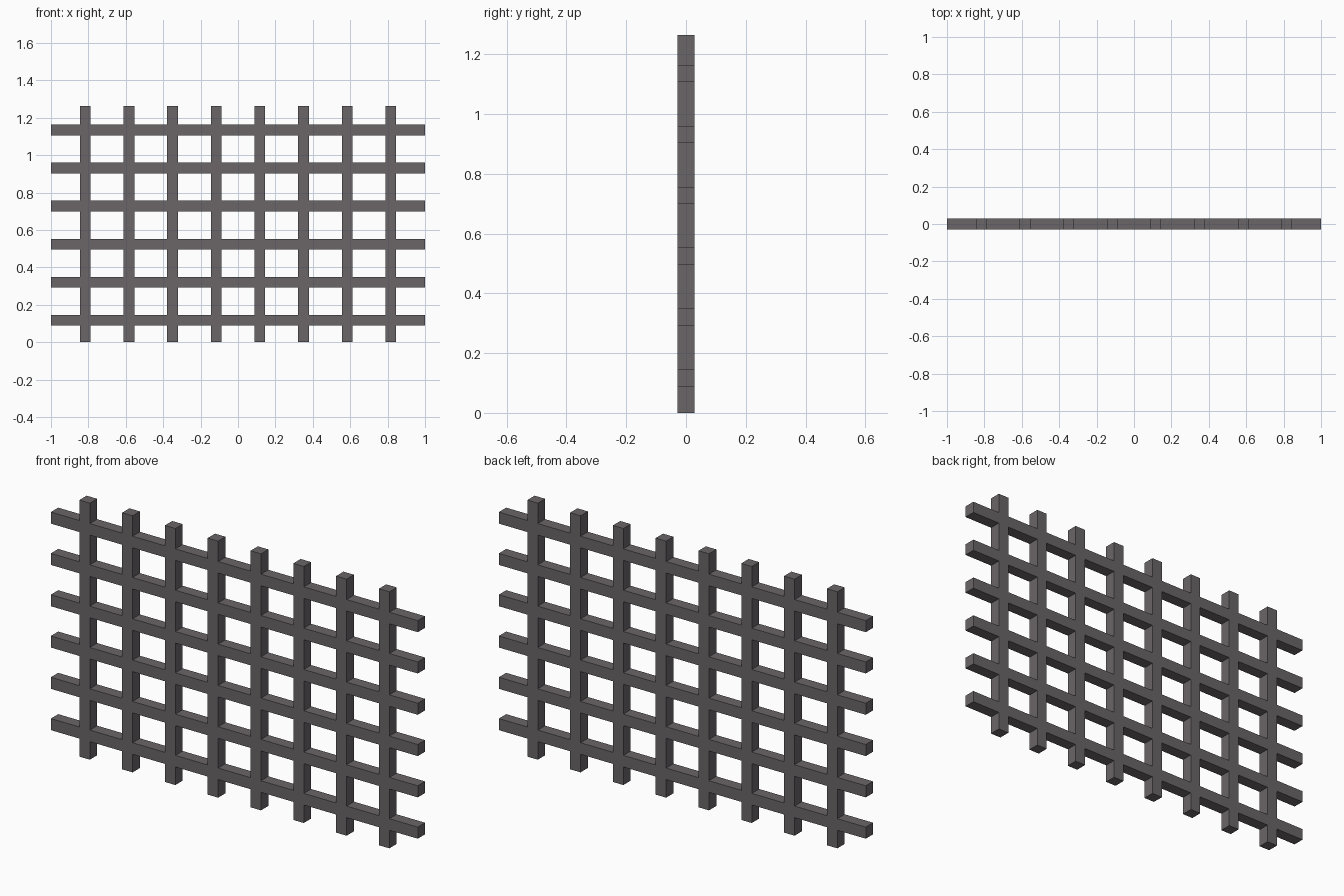
import bpy, bmesh

if "Cube" in bpy.data.objects:
    bpy.data.objects.remove(bpy.data.objects["Cube"])

W = 0.057          # bar width and depth
HEIGHT = 1.264
post_x = [-0.8165 + 0.2333 * i for i in range(8)]
rail_z = [0.1175 + 0.2035 * i for i in range(6)]


def bands(centres, lo, hi):
    """Split lo..hi into (start, end, is_bar) intervals."""
    out, p = [], lo
    for c in centres:
        out += [(p, c - W / 2, False), (c - W / 2, c + W / 2, True)]
        p = c + W / 2
    return out + [(p, hi, False)]


# Lattice face: one quad wherever a post or rail passes
bm = bmesh.new()
for x0, x1, post in bands(post_x, -1, 1):
    for z0, z1, rail in bands(rail_z, 0, HEIGHT):
        if post or rail:
            bm.faces.new([bm.verts.new((x, -W / 2, z)) for x, z in
                          ((x0, z0), (x1, z0), (x1, z1), (x0, z1))])
bmesh.ops.remove_doubles(bm, verts=bm.verts, dist=1e-4)

# Give the lattice its depth as one fused grille
ext = bmesh.ops.extrude_face_region(bm, geom=bm.faces[:], use_keep_orig=True)
new = [g for g in ext["geom"] if isinstance(g, bmesh.types.BMVert)]
bmesh.ops.translate(bm, verts=new, vec=(0, W, 0))
bmesh.ops.recalc_face_normals(bm, faces=bm.faces)

mesh = bpy.data.meshes.new("bar_grille")
bm.to_mesh(mesh)
bm.free()
grille = bpy.data.objects.new("bar_grille", mesh)
bpy.context.collection.objects.link(grille)

# Dull iron colour
iron = bpy.data.materials.new("dark_iron_grey")
iron.diffuse_color = (0.145, 0.133, 0.140, 1)
iron.use_nodes = True
iron.node_tree.nodes["Principled BSDF"].inputs["Base Color"].default_value = iron.diffuse_color
mesh.materials.append(iron)
